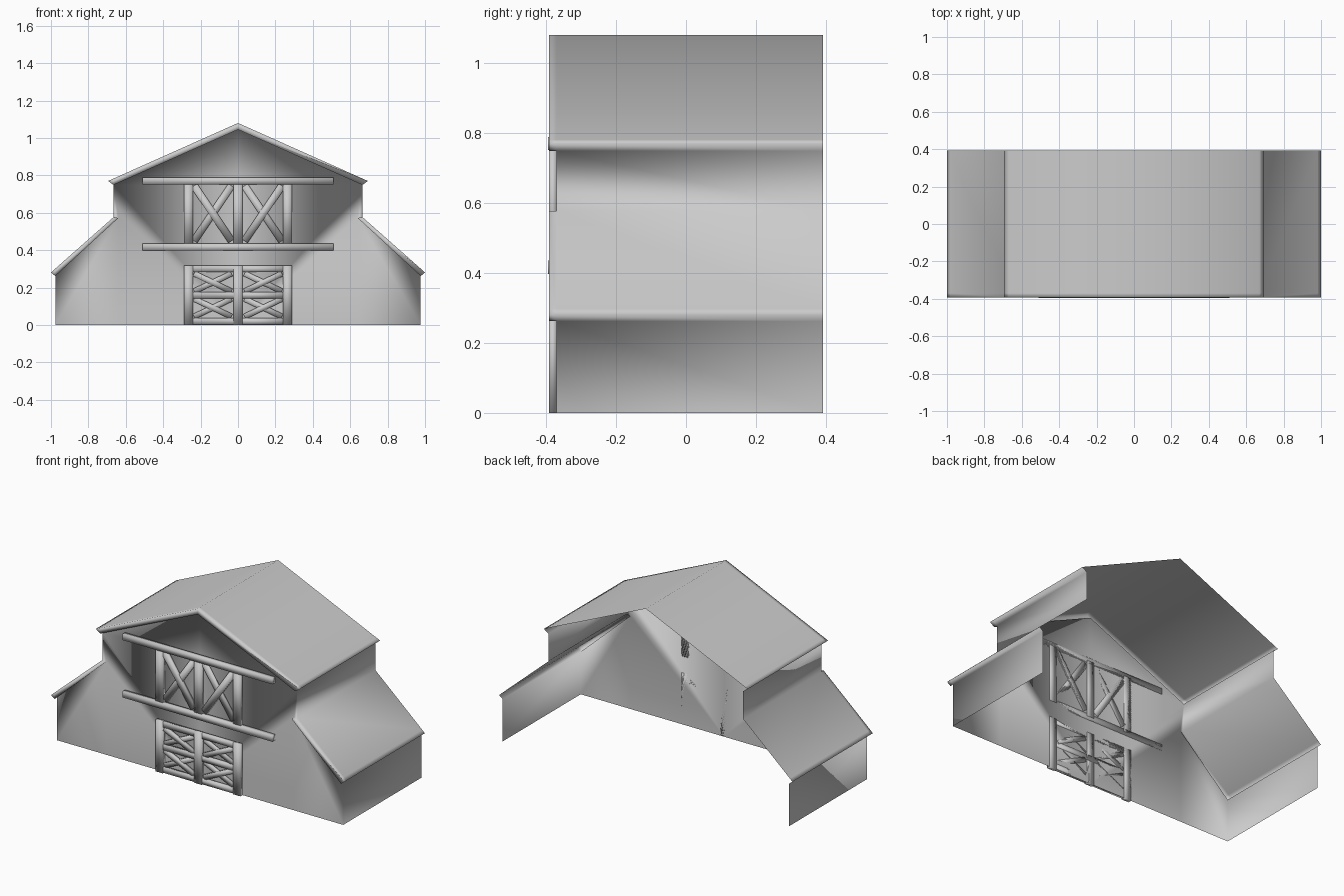
import bpy, bmesh, math
from mathutils import Matrix, Vector

cube = bpy.data.objects.get("Cube")
if cube:
    bpy.data.objects.remove(cube)

grey = bpy.data.materials.new("plain_grey")
COLOUR = (0.6, 0.6, 0.6, 1)
grey.diffuse_color = COLOUR
grey.use_nodes = True
grey.node_tree.nodes["Principled BSDF"].inputs["Base Color"].default_value = COLOUR

# Depths: roof trim front, front wall, open back
TRIM, WALL, BACK = -0.392, -0.37, 0.392


def finish(bm, name):
    bmesh.ops.remove_doubles(bm, verts=bm.verts, dist=0.0005)
    bmesh.ops.recalc_face_normals(bm, faces=bm.faces)
    mesh = bpy.data.meshes.new(name)
    bm.to_mesh(mesh)
    bm.free()
    mesh.materials.append(grey)
    mesh.shade_smooth()
    obj = bpy.data.objects.new(name, mesh)
    bpy.context.collection.objects.link(obj)
    return obj


def face(bm, points):
    bm.faces.new([bm.verts.new(p) for p in points])


def sheet(bm, side, profile, depths):
    """Sweep an (x, z) polyline along y through the given depths."""
    for (xa, za), (xb, zb) in zip(profile, profile[1:]):
        for y0, y1 in zip(depths, depths[1:]):
            face(bm, [(side * xa, y0, za), (side * xb, y0, zb),
                      (side * xb, y1, zb), (side * xa, y1, za)])


def flat(bm, side, y, outline):
    face(bm, [(side * x, y, z) for x, z in outline])


# Half profile points (x, z)
ridge, ridge_in = (0, 1.08), (0, 1.045)
eave_top, eave, eave_low = (0.67, 0.781), (0.695, 0.77), (0.665, 0.749)
shed_start, shed_in = (0.665, 0.577), (0.64, 0.572)
shed_top, shed_eave, shed_low = (0.982, 0.297), (1.0, 0.28), (0.977, 0.262)
foot = (0.977, 0)

# Open-backed shell: roofs, side walls, front wall and trim, shared at corners
bm = bmesh.new()
full = (TRIM, WALL, BACK)
for s in (1, -1):
    # Roofs with folded eaves
    sheet(bm, s, [ridge, eave_top, eave, eave_low], full)
    sheet(bm, s, [shed_start, shed_top, shed_eave, shed_low], full)
    # Side walls
    sheet(bm, s, [eave_low, shed_start], (WALL, BACK))
    sheet(bm, s, [shed_low, foot], (WALL, BACK))
    # Trim boards on the front, and their return to the wall
    flat(bm, s, TRIM, [ridge, eave_top, eave, eave_low, ridge_in])
    flat(bm, s, TRIM, [shed_start, shed_top, shed_eave, shed_low, shed_in])
    sheet(bm, s, [ridge_in, eave_low], (TRIM, WALL))
    sheet(bm, s, [shed_start, shed_in, shed_low], (TRIM, WALL))
    # Front wall panels
    inner_foot, inner_eave = (shed_in[0], 0), (0, eave_low[1])
    flat(bm, s, WALL, [ridge_in, eave_low, inner_eave])
    flat(bm, s, WALL, [inner_eave, eave_low, shed_start, shed_in, inner_foot, (0, 0)])
    flat(bm, s, WALL, [shed_in, shed_low, foot, inner_foot])
finish(bm, "barn_shell")


def bar(bm, a, b, width, front):
    """Timber from a to b in the front plane, standing out to the given depth."""
    a, b = Vector((a[0], 0, a[1])), Vector((b[0], 0, b[1]))
    d, mid = b - a, (a + b) / 2
    depth = WALL - front
    mid.y = front + depth / 2
    turn = Matrix.Rotation(-math.atan2(d.z, d.x), 4, 'Y')
    size = Matrix.Diagonal((d.length, depth, width, 1))
    bmesh.ops.create_cube(bm, size=1, matrix=Matrix.Translation(mid) @ turn @ size)


def cross(bm, s, z0, z1, width):
    """Crossed braces in one half bay, one running over the other."""
    bar(bm, (s * 0.235, z1), (s * 0.035, z0), width, -0.386)
    bar(bm, (s * 0.235, z0), (s * 0.035, z1), width, -0.381)


def posts(bm, z0, z1):
    for x in (-0.265, 0, 0.265):
        bar(bm, (x, z0), (x, z1), 0.05, -0.391)


# Hay loft doors
bm = bmesh.new()
posts(bm, 0.42, 0.77)
for s in (1, -1):
    cross(bm, s, 0.45, 0.745, 0.04)
finish(bm, "loft_doors")

# Main doors: posts, rails and four crossed panels
bm = bmesh.new()
posts(bm, 0, 0.318)
for s in (1, -1):
    for z in (0.02, 0.16, 0.3):
        bar(bm, (s * 0.26, z), (0, z), 0.034, -0.388)
    cross(bm, s, 0.045, 0.14, 0.03)
    cross(bm, s, 0.18, 0.275, 0.03)
finish(bm, "main_doors")

# Sliding rail beams above and below the loft
for name, z in (("loft_upper_beam", 0.77), ("loft_lower_beam", 0.416)):
    bm = bmesh.new()
    bar(bm, (-0.51, z), (0.51, z), 0.038, -0.395)
    finish(bm, name)
